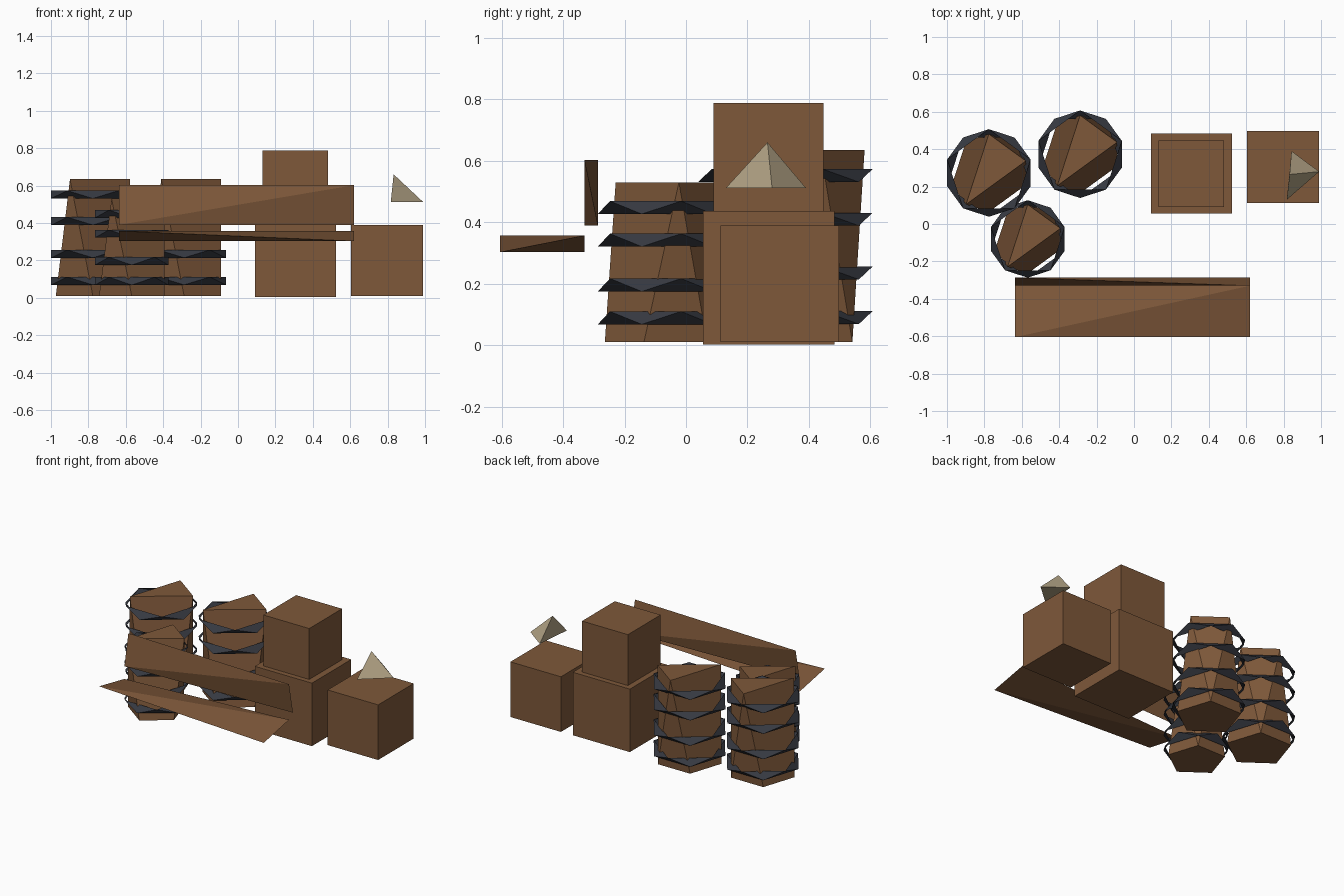
import bpy
import bmesh
from math import cos, sin, radians

cube = bpy.data.objects.get("Cube")
if cube:
    bpy.data.objects.remove(cube, do_unlink=True)


def material(name, rgb):
    mat = bpy.data.materials.new(name)
    mat.use_nodes = True
    mat.diffuse_color = (*rgb, 1)
    mat.node_tree.nodes["Principled BSDF"].inputs["Base Color"].default_value = (*rgb, 1)
    return mat


wood = material("brown wood", (0.21, 0.098, 0.042))
iron = material("dark iron", (0.037, 0.041, 0.053))
stone = material("pale stone", (0.44, 0.36, 0.23))


def finish(name, bm, mat):
    mesh = bpy.data.meshes.new(name)
    bmesh.ops.recalc_face_normals(bm, faces=bm.faces)
    bm.to_mesh(mesh)
    bm.free()
    mesh.materials.append(mat)
    obj = bpy.data.objects.new(name, mesh)
    bpy.context.collection.objects.link(obj)
    return obj


def solid(name, points, mat):
    """Convex flat-faced solid around a few corner points."""
    bm = bmesh.new()
    for p in points:
        bm.verts.new(p)
    bmesh.ops.convex_hull(bm, input=bm.verts)
    return finish(name, bm, mat)


def polar(cx, cy, r, angle, z):
    a = radians(angle)
    return (cx + r * cos(a), cy + r * sin(a), z)


# Crates
def crate(name, x, y, z):
    solid(name, [(a, b, c) for a in x for b in y for c in z], wood)


crate("lower_crate", (0.09, 0.525), (0.055, 0.483), (0.003, 0.437))
crate("upper_crate", (0.13, 0.48), (0.09, 0.447), (0.437, 0.788))
crate("side_crate", (0.605, 0.99), (0.112, 0.498), (0.01, 0.39))


# Splintered boards: each uses alternate corners of its box
def board(name, x, y, z, flip):
    lo, hi = (z[1], z[0]) if flip else z
    solid(name, [(x[0], y[0], lo), (x[1], y[1], lo),
                 (x[0], y[1], hi), (x[1], y[0], hi)], wood)


board("flat_board", (-0.635, 0.62), (-0.605, -0.33), (0.303, 0.357), True)
board("upright_board", (-0.635, 0.62), (-0.33, -0.287), (0.39, 0.602), False)

# Stone shard above the side crate
solid("stone_shard", [(0.842, 0.39, 0.512), (0.817, 0.13, 0.512),
                      (0.99, 0.28, 0.512), (0.832, 0.265, 0.66)], stone)


# Barrels: five-sided foot narrowing to a three-cornered lid, with zigzag hoops
def hoop(name, cx, cy, r, z):
    bm = bmesh.new()
    ring = [bm.verts.new(polar(cx, cy, r, 90 + 36 * i, z + (-0.021 if i % 2 else 0.021)))
            for i in range(10)]
    for i in range(10):
        bm.faces.new((ring[i], ring[(i + 1) % 10], ring[(i + 2) % 10]))
    finish(name, bm, iron)


def barrel(name, cx, cy, r, height, hoops):
    foot = [polar(cx, cy, r, 270 + 72 * i, 0.01) for i in range(5)]
    lid = [polar(cx, cy, r, a, height) for a in (90, 18, 234)]
    solid(name + "_body", foot + lid, wood)
    for i, z in enumerate(hoops):
        hoop(f"{name}_hoop_{i + 1}", cx, cy, r * 1.125, z)


tall = (0.09, 0.235, 0.41, 0.552)
barrel("right_barrel", -0.776, 0.273, 0.208, 0.635, tall)
barrel("back_barrel", -0.288, 0.373, 0.208, 0.635, tall)
barrel("short_barrel", -0.568, -0.08, 0.184, 0.53, (0.089, 0.196, 0.342, 0.448))
